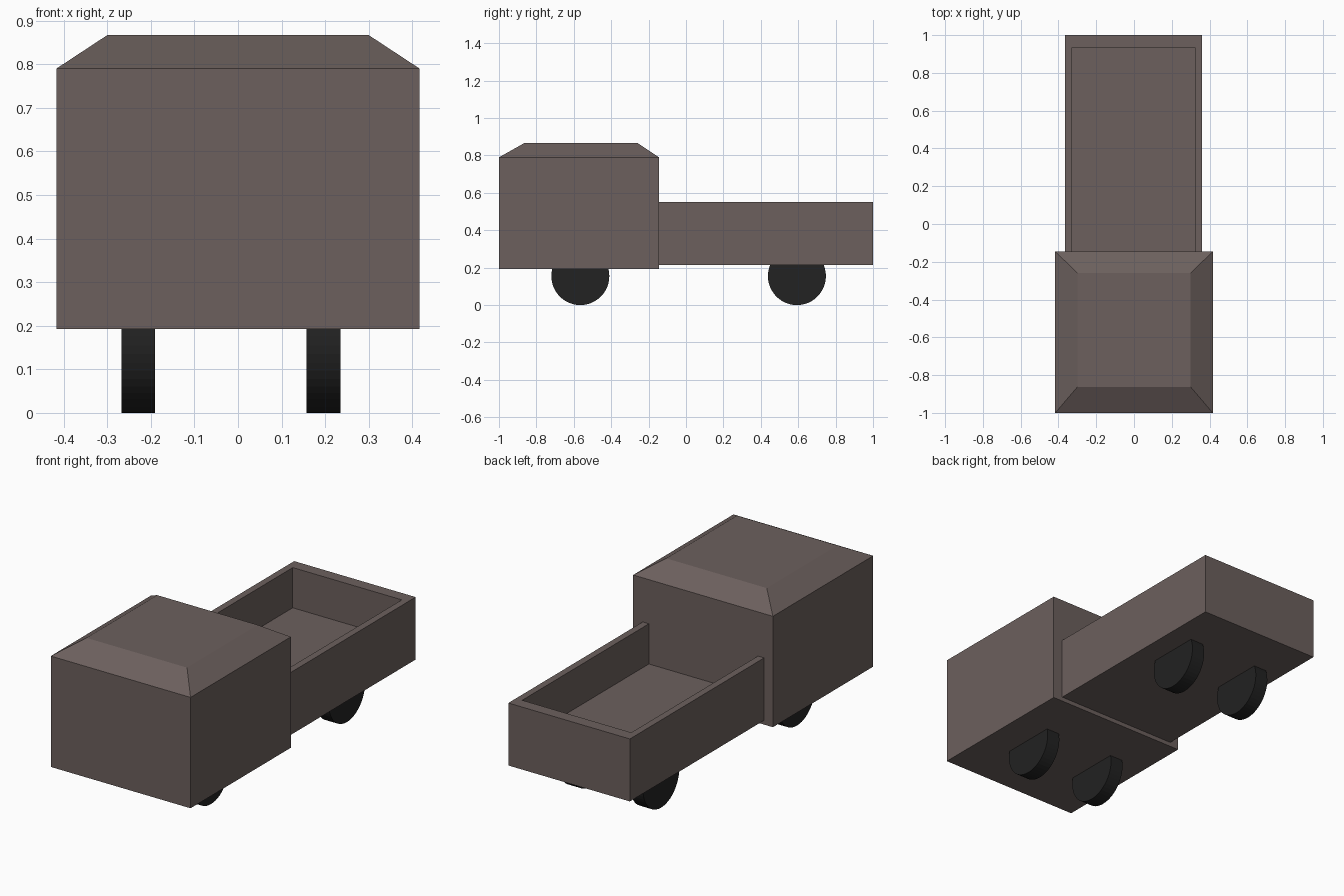
import bpy, bmesh, math
from mathutils import Matrix, Vector

if "Cube" in bpy.data.objects:
    bpy.data.objects.remove(bpy.data.objects["Cube"])


def material(name, color):
    m = bpy.data.materials.new(name)
    m.diffuse_color = (*color, 1)
    m.use_nodes = True
    m.node_tree.nodes["Principled BSDF"].inputs["Base Color"].default_value = m.diffuse_color
    return m


BODY = material("body_paint", (0.15, 0.117, 0.11))
TYRE = material("tyre_rubber", (0.016, 0.016, 0.016))


def add_object(name, bm, mat):
    bmesh.ops.recalc_face_normals(bm, faces=bm.faces)
    me = bpy.data.meshes.new(name)
    bm.to_mesh(me)
    bm.free()
    me.materials.append(mat)
    ob = bpy.data.objects.new(name, me)
    bpy.context.collection.objects.link(ob)
    return ob


def box(x0, x1, y0, y1, z0, z1):
    bm = bmesh.new()
    bmesh.ops.create_cube(bm, size=1)
    for v in bm.verts:
        v.co = Vector((x1 if v.co.x > 0 else x0,
                       y1 if v.co.y > 0 else y0,
                       z1 if v.co.z > 0 else z0))
    return bm


def extrude_face(bm, face):
    new = bmesh.ops.extrude_discrete_faces(bm, faces=[face])["faces"][0]
    return new


def top_face(bm):
    return max(bm.faces, key=lambda f: f.calc_center_median().z)


# Cab: box with its top extruded into a tapered roof
bm = box(-0.417, 0.417, -1, -0.145, 0.192, 0.79)
roof = extrude_face(bm, top_face(bm))
for v in roof.verts:
    v.co = Vector((math.copysign(0.30, v.co.x),
                   -0.26 if v.co.y > -0.5 else -0.863, 0.867))
add_object("cab", bm, BODY)

# Cargo bed: box with a sunken tray that runs up to the cab
X0, X1, Y0, Y1 = -0.365, 0.36, -0.145, 1.0
WALL, FLOOR, RIM = 0.037, 0.335, 0.552
bm = bmesh.new()
section = [(X0, RIM), (X0, 0.215), (X1, 0.215), (X1, RIM),
           (X1 - WALL, RIM), (X1 - WALL, FLOOR), (X0 + WALL, FLOOR), (X0 + WALL, RIM)]
profile = bm.faces.new([bm.verts.new((x, Y0, z)) for x, z in section])
ext = bmesh.ops.extrude_face_region(bm, geom=[profile])["geom"]
bmesh.ops.translate(bm, vec=(0, Y1 - Y0, 0),
                    verts=[g for g in ext if isinstance(g, bmesh.types.BMVert)])
add_object("cargo_bed", bm, BODY)

# Tailgate closing the rear of the tray
add_object("tailgate", box(X0 + WALL, X1 - WALL, 0.935, Y1, FLOOR, RIM), BODY)

# Wheels
R = 0.155
for end, y in (("front", -0.565), ("rear", 0.593)):
    for side, x0, x1 in (("left", -0.267, -0.19), ("right", 0.157, 0.235)):
        bm = bmesh.new()
        bmesh.ops.create_cone(
            bm, cap_ends=True, segments=48, radius1=R, radius2=R, depth=x1 - x0,
            matrix=Matrix.Translation(((x0 + x1) / 2, y, R)) @ Matrix.Rotation(math.pi / 2, 4, 'Y'))
        add_object(f"{end}_{side}_wheel", bm, TYRE)
